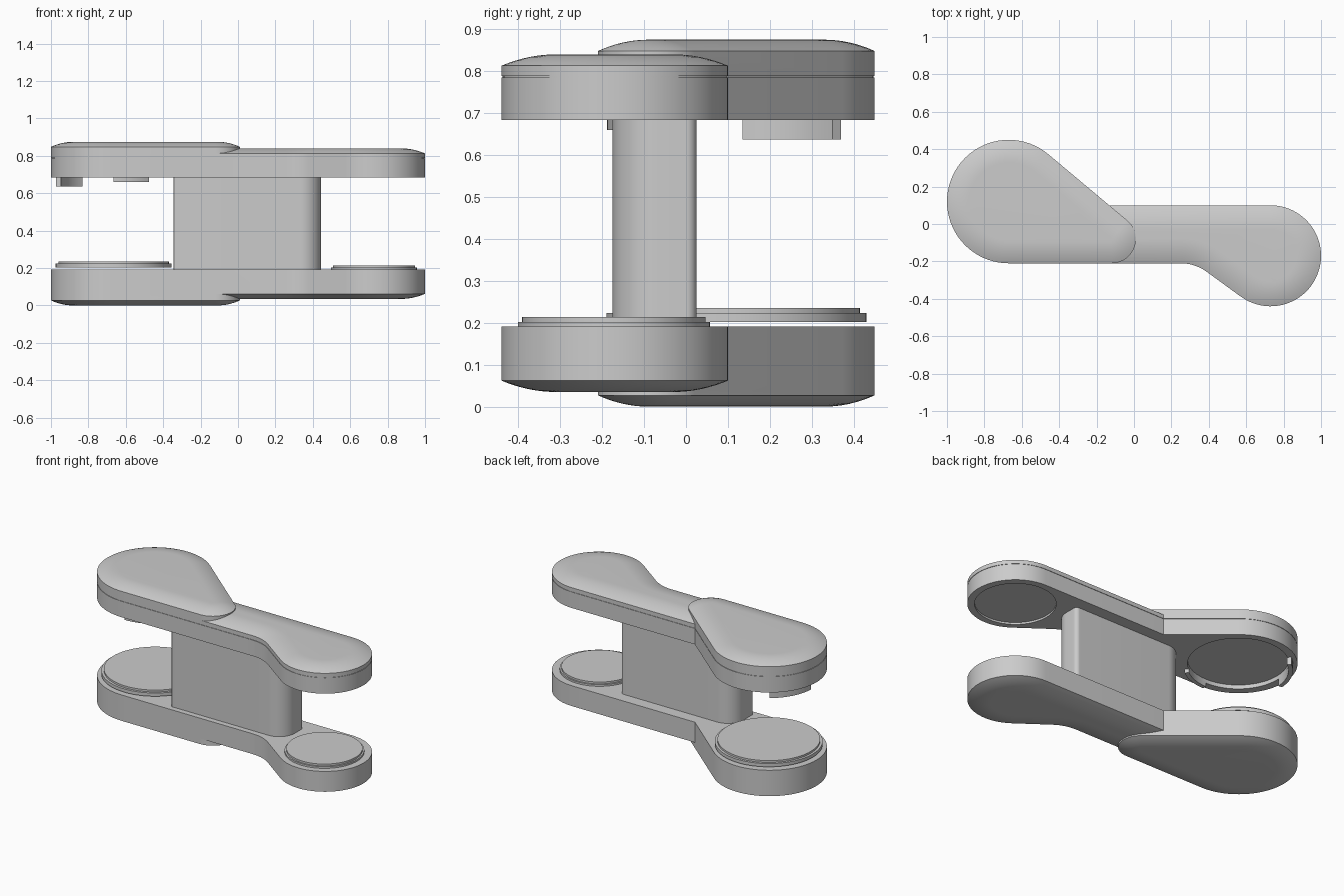
import bpy, bmesh
from math import cos, sin, radians, pi

if "Cube" in bpy.data.objects:
    bpy.data.objects.remove(bpy.data.objects["Cube"])

MID = 0.4375                       # mirror height between the two arms
BIG, SMALL = (-0.665, 0.12), (0.727, -0.172)

# Outlines as counter-clockwise arcs: cx, cy, radius, start, end, bend (1 convex, -1 concave)
TEARDROP = [(-0.12, -0.08, 0.13, -90, 50, 1), (-0.67, 0.12, 0.33, 50, 270, 1)]
NECK = [(-0.4, -0.055, 0.155, 90, 270, 1), (0.25, -0.444, 0.234, 90, 54, -1),
        (0.73, -0.17, 0.27, 234, 450, 1)]
WEB = [(0.335, -0.065, 0.11, -90, 0, 1), (0.42, 0.0, 0.025, 0, 90, 1),
       (-0.235, -0.085, 0.11, 90, 180, 1), (-0.34, -0.17, 0.005, 180, 270, 1)]


def outline(arcs, inset):
    pts = []
    for cx, cy, r, a0, a1, bend in arcs:
        n = max(6, int(abs(a1 - a0) / 5))
        for i in range(n + 1):
            a = radians(a0 + (a1 - a0) * i / n)
            rr = r - bend * inset
            pts.append((cx + rr * cos(a), cy + rr * sin(a)))
    return pts


def loft(name, arcs, profile, flip=False):
    """Stack inset copies of an outline; profile is a list of (inset, z)."""
    bm = bmesh.new()
    rings = []
    for inset, z in profile:
        z = 2 * MID - z if flip else z
        rings.append([bm.verts.new((x, y, z)) for x, y in outline(arcs, inset)])
    n = len(rings[0])
    for a, b in zip(rings, rings[1:]):
        for i in range(n):
            j = (i + 1) % n
            bm.faces.new((a[i], a[j], b[j], b[i]))
    bm.faces.new(rings[0][::-1])
    bm.faces.new(rings[-1])
    bmesh.ops.remove_doubles(bm, verts=bm.verts, dist=1e-5)
    bmesh.ops.recalc_face_normals(bm, faces=bm.faces)
    me = bpy.data.meshes.new(name)
    bm.to_mesh(me)
    bm.free()
    ob = bpy.data.objects.new(name, me)
    bpy.context.collection.objects.link(ob)
    return ob


def smooth(ob):
    bpy.ops.object.select_all(action='DESELECT')
    ob.select_set(True)
    bpy.context.view_layer.objects.active = ob
    bpy.ops.object.shade_smooth_by_angle(angle=radians(18))


def boolean(ob, other, op):
    m = ob.modifiers.new(op, 'BOOLEAN')
    m.operation, m.object, m.solver = op, other, 'EXACT'
    bpy.ops.object.select_all(action='DESELECT')
    ob.select_set(True)
    bpy.context.view_layer.objects.active = ob
    bpy.ops.object.modifier_apply(modifier=m.name)
    bpy.data.objects.remove(other)


def dome(z_edge, z_top, width, seam):
    """Straight wall, optional seam groove, then a shallow arc to a flat top."""
    prof = [(0, 0.684)]
    if seam:
        prof += [(0, 0.785), (0.003, 0.785), (0.003, 0.788), (0, 0.788)]
    for i in range(9):
        t = i / 8
        prof.append((width * t, z_edge + (z_top - z_edge) * (1 - (1 - t) ** 2)))
    return prof


def disc(c, r):
    return [(c[0], c[1], r, 0, 355, 1)]


# Upper and lower arms: a raised teardrop joined to a lower neck and small lobe
for name, flip in (("upper_arm", False), ("lower_arm", True)):
    arm = loft(name, TEARDROP, dome(0.848, 0.875, 0.12, not flip), flip)
    neck = loft("neck", NECK, dome(0.813, 0.84, 0.13, not flip), flip)
    boolean(arm, neck, 'UNION')
    if not flip:
        # Shallow round sockets under the upper arm
        for c, r, depth in ((BIG, 0.285, 0.025), (SMALL, 0.23, 0.012)):
            cutter = loft("socket_cutter", disc(c, r), [(0, 0.6), (0, 0.684 + depth)])
            cutter.hide_render = True
            boolean(arm, cutter, 'DIFFERENCE')
    smooth(arm)

# Upright web between the arms
smooth(loft("web", WEB, [(0, 0.188), (0, 0.686)]))

# Stepped pads above the lower arm
smooth(loft("large_pad", disc(BIG, 0.31),
            [(0, 0.202), (0, 0.223), (0.015, 0.223), (0.015, 0.235)]))
smooth(loft("small_pad", disc(SMALL, 0.229),
            [(0, 0.188), (0, 0.202), (0.01, 0.202), (0.01, 0.214)]))


# Curved tabs hanging around the large socket
def ring_tab(name, a0, a1, z):
    arcs = [(*BIG, 0.308, a0, a1, 1), (*BIG, 0.283, a1, a0, 1)]
    smooth(loft(name, arcs, [(0, z), (0, 0.69)]))


ring_tab("outer_tab", 126, 177, 0.637)
ring_tab("inner_tab", 270, 308, 0.66)
